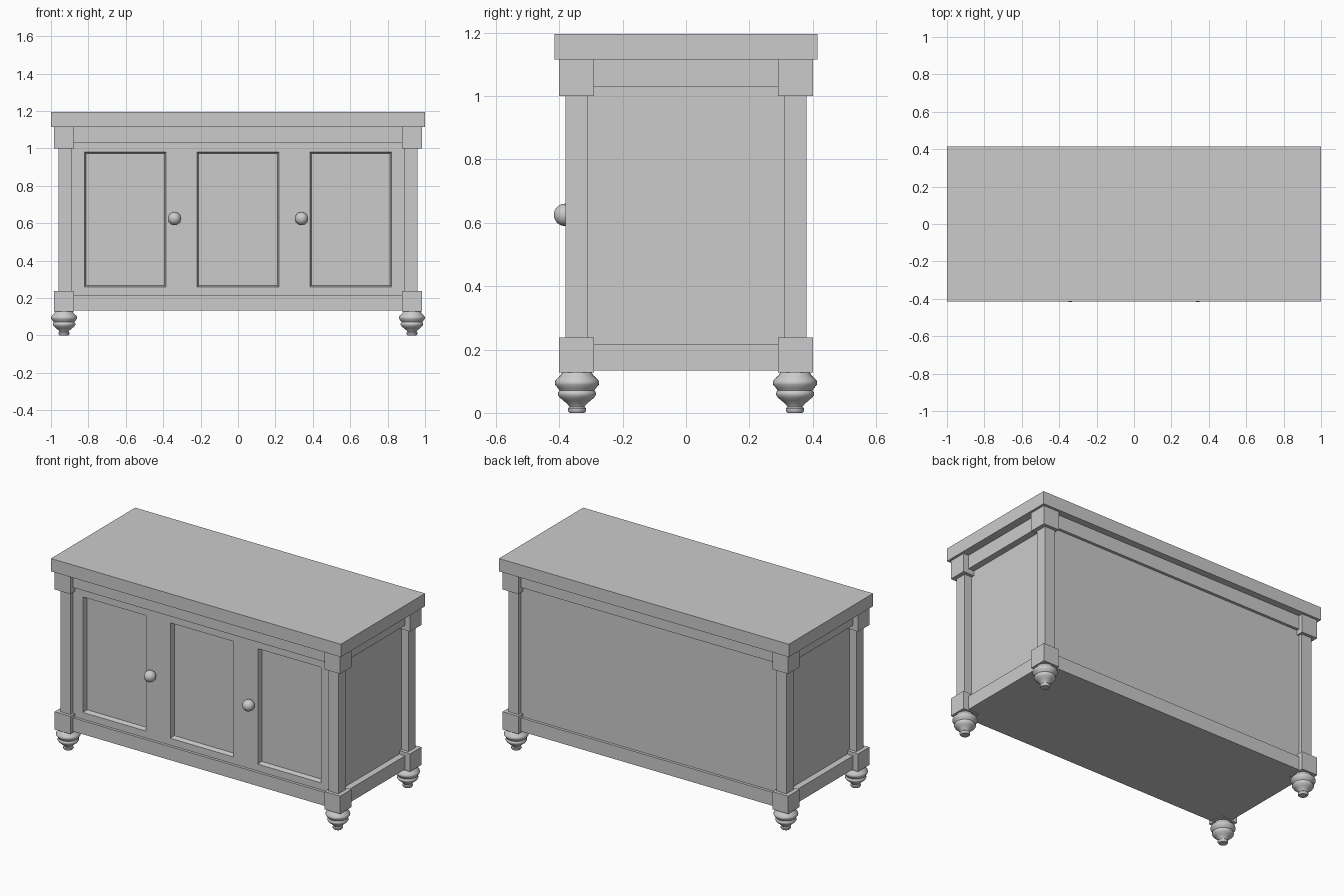
import bpy, bmesh, math
from mathutils import Vector, Matrix

old = bpy.data.objects.get("Cube")
if old:
    bpy.data.objects.remove(old, do_unlink=True)

grey = bpy.data.materials.new("painted_grey")
grey.use_nodes = True
grey.diffuse_color = (0.6, 0.6, 0.6, 1)
grey.node_tree.nodes["Principled BSDF"].inputs["Base Color"].default_value = (0.6, 0.6, 0.6, 1)


def finish(name, bm, smooth=False):
    bmesh.ops.recalc_face_normals(bm, faces=bm.faces)
    me = bpy.data.meshes.new(name)
    bm.to_mesh(me)
    bm.free()
    me.materials.append(grey)
    ob = bpy.data.objects.new(name, me)
    bpy.context.collection.objects.link(ob)
    if smooth:
        bpy.ops.object.select_all(action="DESELECT")
        ob.select_set(True)
        bpy.context.view_layer.objects.active = ob
        bpy.ops.object.shade_smooth_by_angle(angle=math.radians(40))
    return ob


def box_mesh(x, y, z0, z1, cx=0, cy=0):
    """Box with half sizes x, y between heights z0 and z1."""
    bm = bmesh.new()
    size = Matrix.Diagonal((2 * x, 2 * y, z1 - z0, 1))
    place = Matrix.Translation((cx, cy, (z0 + z1) / 2))
    bmesh.ops.create_cube(bm, size=1, matrix=place @ size)
    return bm


def lathe(name, profile, matrix, steps=32):
    bm = bmesh.new()
    verts = [bm.verts.new((r, 0, z)) for r, z in profile]
    edges = [bm.edges.new(pair) for pair in zip(verts, verts[1:])]
    bmesh.ops.spin(bm, geom=verts + edges, cent=(0, 0, 0), axis=(0, 0, 1),
                   angle=2 * math.pi, steps=steps)
    bmesh.ops.remove_doubles(bm, verts=bm.verts, dist=0.0005)
    bmesh.ops.transform(bm, matrix=matrix, verts=bm.verts)
    return finish(name, bm, smooth=True)


# Cabinet body with three recessed panels in the front
BODY_Y = 0.355
PANELS = [(-0.82, -0.385), (-0.218, 0.218), (0.385, 0.82)]
LOW, HIGH = 0.26, 0.98
body = box_mesh(0.91, BODY_Y, 0.133, 1.115)


def cut_front(axis, value):
    front = [f for f in body.faces if f.normal.y < -0.9]
    geom = front + list({e for f in front for e in f.edges}) + list({v for f in front for v in f.verts})
    bmesh.ops.bisect_plane(body, geom=geom, plane_co=axis * value, plane_no=axis)
    body.normal_update()


body.normal_update()
for z in (LOW, HIGH):
    cut_front(Vector((0, 0, 1)), z)
for pair in PANELS:
    for x in pair:
        cut_front(Vector((1, 0, 0)), x)
panels = []
for f in body.faces:
    c = f.calc_center_median()
    if f.normal.y < -0.9 and LOW < c.z < HIGH and any(a < c.x < b for a, b in PANELS):
        panels.append(f)
bmesh.ops.inset_individual(body, faces=panels, thickness=0.01, depth=-0.03)
finish("cabinet_body", body)

# Top slab and the rails around the body
finish("top_slab", box_mesh(1.0, 0.415, 1.115, 1.195))
finish("upper_rail", box_mesh(0.95, 0.372, 1.03, 1.115))
finish("lower_rail", box_mesh(0.95, 0.372, 0.133, 0.217))

# Corner posts with blocks and turned feet
FOOT = [(0, 0), (0.024, 0), (0.029, 0.006), (0.029, 0.014), (0.024, 0.019),
        (0.028, 0.026), (0.042, 0.038), (0.054, 0.048), (0.060, 0.057),
        (0.060, 0.064), (0.055, 0.071), (0.060, 0.078), (0.069, 0.089),
        (0.070, 0.096), (0.067, 0.104), (0.052, 0.118), (0.047, 0.127), (0, 0.127)]
for side, sx in (("left", 1), ("right", -1)):
    for end, sy in (("front", -1), ("back", 1)):
        tag = f"{end}_{side}"
        finish(f"{tag}_post", box_mesh(0.035, 0.035, 0.2, 1.05, sx * 0.925, sy * 0.345))
        for level, z0, z1 in (("upper", 1.0, 1.115), ("lower", 0.127, 0.238)):
            finish(f"{tag}_{level}_block",
                   box_mesh(0.054, 0.055, z0, z1, sx * 0.931, sy * 0.345))
        lathe(f"{tag}_foot", FOOT, Matrix.Translation((sx * 0.93, sy * 0.344, 0)))

# Round door knobs on short stems
R = 0.035
ball = [(R * math.cos(math.radians(a)), R * math.sin(math.radians(a)))
        for a in range(-60, 91, 10)]
knob = [(0.016, -0.04)] + ball
turn = Matrix.Rotation(math.radians(90), 4, "X")
for side, x in (("left", 0.34), ("right", -0.34)):
    lathe(f"{side}_knob", knob, Matrix.Translation((x, -0.382, 0.625)) @ turn, 24)
